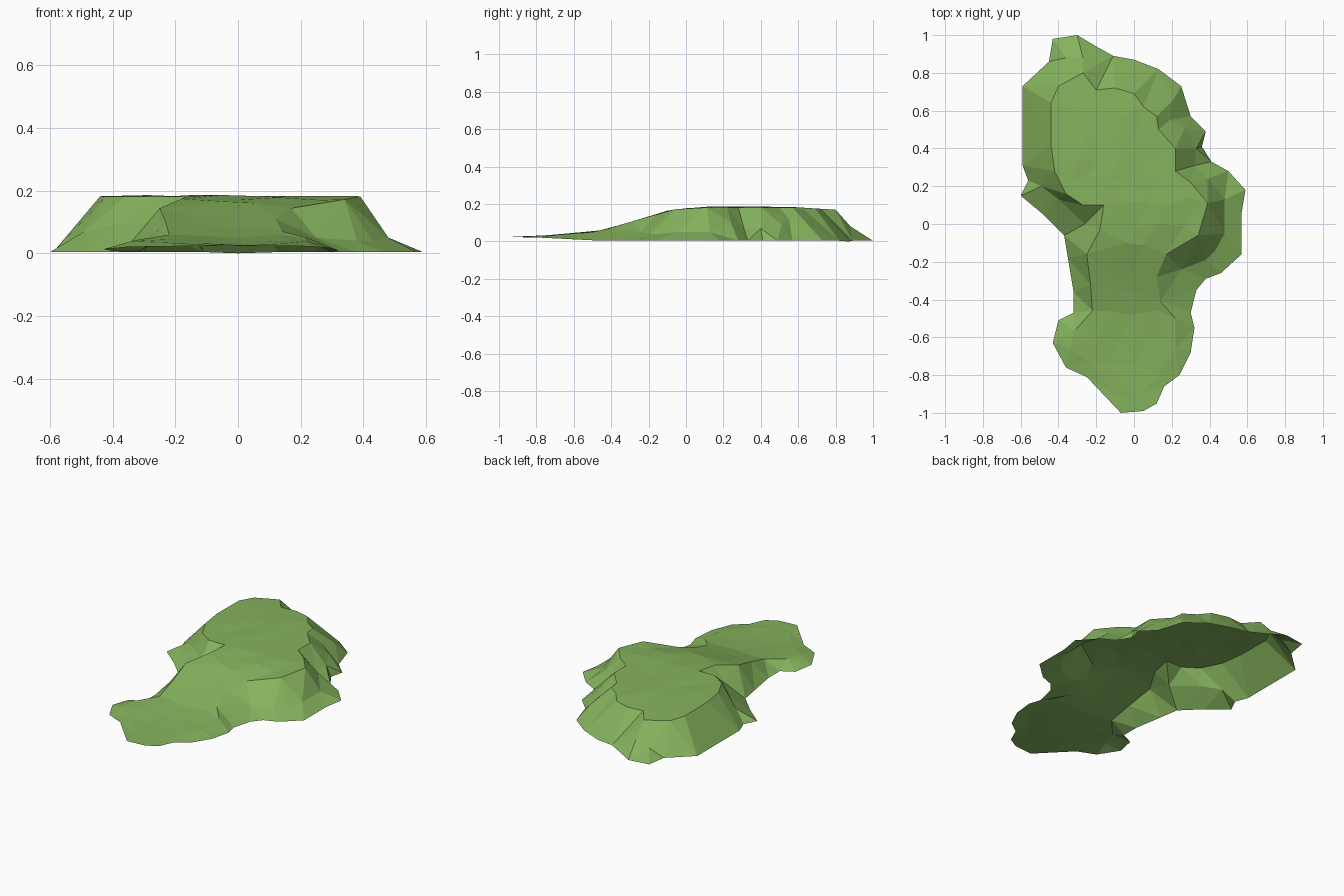
import bpy
import random
from mathutils import Vector
from mathutils.geometry import delaunay_2d_cdt, intersect_point_line

random.seed(4)
cube = bpy.data.objects.get("Cube")
if cube:
    bpy.data.objects.remove(cube, do_unlink=True)

# Ground outline of the hill, clockwise from the back, in hundredths
OUTLINE = [(-43, 98), (-30, 100), (-20, 94), (-11, 89), (0, 87), (13, 82), (25, 73),
           (30, 57), (38, 49), (36, 41), (41, 33), (50, 28), (59, 18), (57, 6),
           (57, -16), (46, -26), (38, -29), (33, -35), (30, -47), (32, -55),
           (30, -68), (24, -80), (16, -86), (12, -95), (5, -99), (-7, -100),
           (-25, -81), (-36, -76), (-43, -63), (-40, -51), (-32, -47), (-32, -36),
           (-35, -18), (-37, -6), (-48, 5), (-60, 15), (-56, 23), (-59, 31),
           (-59, 73), (-45, 86)]

# Rim of the plateau, running on around the ramp and the front tongue
RIM = [(-27, 80), (-20, 71), (-10, 72), (0, 69), (5, 62), (12, 57), (13, 50),
       (22, 40), (22, 28), (30, 22), (39, 11), (34, -6), (17, -16), (12, -28),
       (14, -41), (22, -50), (22, -66), (13, -80), (2, -91), (-8, -91), (-22, -74),
       (-34, -66), (-31, -56), (-22, -46), (-23, -32), (-25, -16), (-18, -3),
       (-16, 10), (-27, 10), (-36, 16), (-42, 28), (-44, 42), (-44, 64), (-40, 73)]

# Spurs and gullies on the flanks: x, y, z
FLANK = [(-27, 88, 8), (-36, 88, 5), (21, 66, 8), (19, 55, 12), (27, 51, 9),
         (33, 40, 7), (32, 31, 7), (39, 24, 10), (48, 13, 5), (48, -5, 5), (43, -14, 4),
         (38, -19, 4), (25, -24, 5), (-26, 0, 10), (-40, 13, 9), (-49, 20, 7)]

# Long profile of the top surface: y, z
PROFILE = [(-1, .022), (-.8, .03), (-.6, .042), (-.5, .05), (-.4, .073),
           (-.28, .11), (-.06, .172), (.1, .182), (.6, .182), (.8, .17), (1, .1)]


def top_height(y):
    for (y0, z0), (y1, z1) in zip(PROFILE, PROFILE[1:]):
        if y <= y1:
            return z0 + (z1 - z0) * (y - y0) / (y1 - y0)
    return PROFILE[-1][1]


def edge_height(y):
    """The outline lifts slightly off the ground along the tongue."""
    return .004 + .02 * min(1, max(0, (-y - .45) / .4))


def inside(p, loop):
    hit = False
    for a, b in zip(loop, loop[1:] + loop[:1]):
        if (a.y > p.y) != (b.y > p.y):
            if p.x < a.x + (p.y - a.y) * (b.x - a.x) / (b.y - a.y):
                hit = not hit
    return hit


def distance(p, loop):
    best = 9
    for a, b in zip(loop, loop[1:] + loop[:1]):
        q, t = intersect_point_line(p, a, b)
        q = a.lerp(b, min(1, max(0, t)))
        best = min(best, (p - q).length)
    return best


def scaled(points):
    return [Vector((x, y)) / 100 for x, y in points]


# Gather outline, rim and flank points with their heights
outline, rim = scaled(OUTLINE), scaled(RIM)
points = outline + rim
heights = [edge_height(p.y) for p in outline] + [top_height(p.y) for p in rim]
heights[4] = 0
for x, y, z in FLANK:
    points.append(Vector((x, y)) / 100)
    heights.append(z / 100)

# Scatter gently uneven points over the plateau, ramp and tongue
step = .12
for row in range(17):
    for col in range(9):
        p = Vector(((col - 4 + row % 2 / 2) * step, (row - 8) * step))
        p += Vector((random.uniform(-.025, .025), random.uniform(-.025, .025)))
        if inside(p, rim) and distance(p, rim) > .04:
            points.append(p)
            heights.append(top_height(p.y) + random.uniform(-.005, .005))


def loop_edges(start, count):
    return [(start + i, start + (i + 1) % count) for i in range(count)]


# Triangulate into an open shell
edges = loop_edges(0, len(outline)) + loop_edges(len(outline), len(rim))
verts, _, faces, source, _, _ = delaunay_2d_cdt(points, edges, [], 1, 1e-5)
coords = [(v.x, v.y, heights[ids[0]] if ids else top_height(v.y))
          for v, ids in zip(verts, source)]
mesh = bpy.data.meshes.new("grassy_hill")
mesh.from_pydata(coords, [], faces)
mesh.update()
hill = bpy.data.objects.new("grassy_hill", mesh)
bpy.context.collection.objects.link(hill)

# Grass colour
grass = bpy.data.materials.new("grass_green")
grass.use_nodes = True
colour = (.235, .45, .11, 1)
grass.diffuse_color = colour
grass.node_tree.nodes["Principled BSDF"].inputs["Base Color"].default_value = colour
mesh.materials.append(grass)
